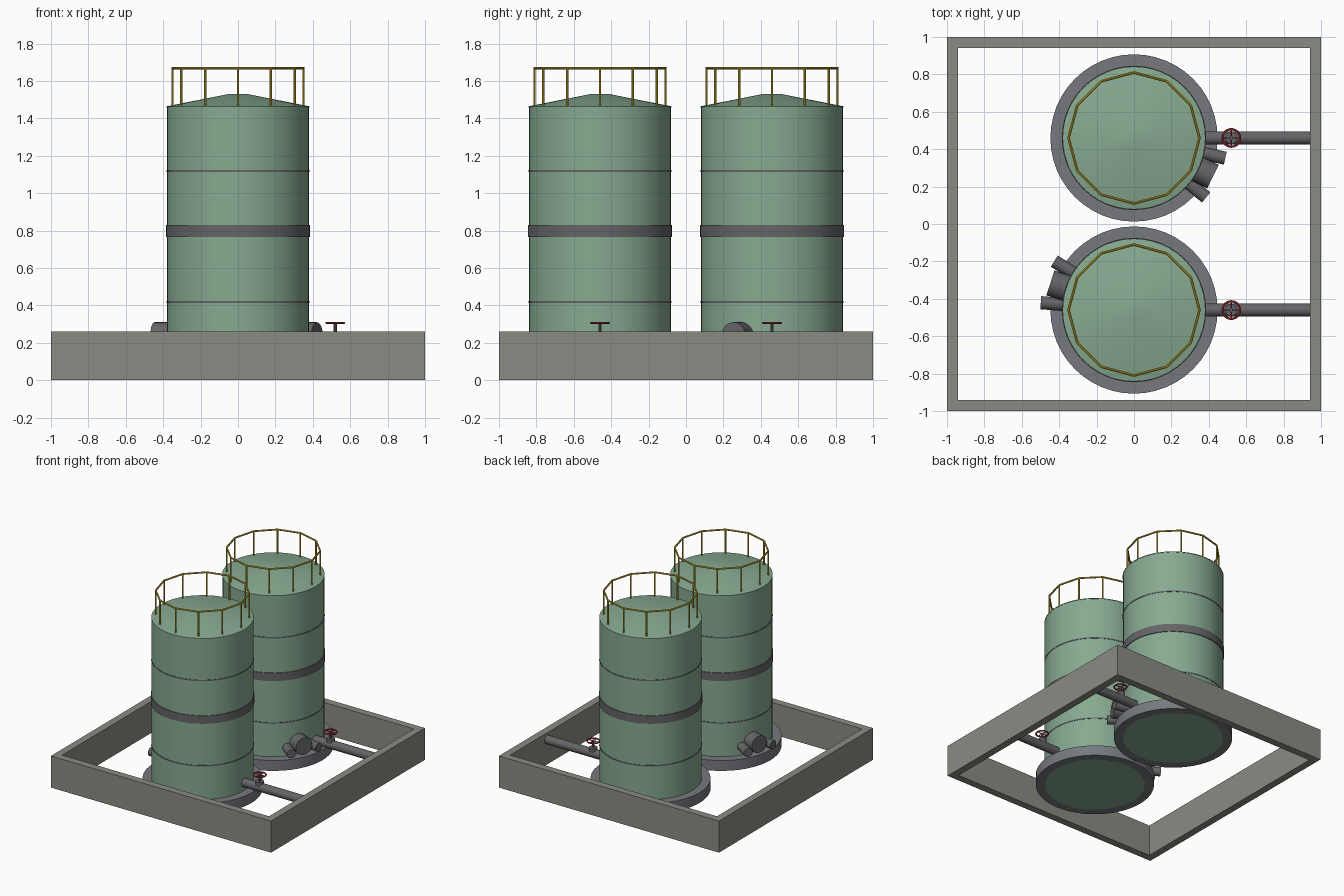
import bpy, bmesh, math
from mathutils import Vector

if "Cube" in bpy.data.objects:
    bpy.data.objects.remove(bpy.data.objects["Cube"])


def mat(name, rgb):
    m = bpy.data.materials.new(name)
    m.diffuse_color = (*rgb, 1)
    m.use_nodes = True
    m.node_tree.nodes["Principled BSDF"].inputs["Base Color"].default_value = m.diffuse_color
    return m


GREEN = mat("tank_green", (0.24, 0.40, 0.28))
CONCRETE = mat("concrete", (0.26, 0.26, 0.23))
PAD = mat("pad_grey", (0.18, 0.19, 0.21))
STEEL = mat("dark_steel", (0.13, 0.13, 0.14))
YELLOW = mat("rail_yellow", (0.60, 0.43, 0.03))
RED = mat("wheel_red", (0.40, 0.03, 0.04))


def finish(name, bm, m):
    bmesh.ops.recalc_face_normals(bm, faces=bm.faces)
    me = bpy.data.meshes.new(name)
    bm.to_mesh(me)
    bm.free()
    me.materials.append(m)
    ob = bpy.data.objects.new(name, me)
    bpy.context.collection.objects.link(ob)
    bpy.ops.object.select_all(action='DESELECT')
    ob.select_set(True)
    bpy.context.view_layer.objects.active = ob
    bpy.ops.object.shade_smooth_by_angle(angle=math.radians(32))
    return ob


def lathe(name, profile, center, m, n=48, closed=False):
    """Spin an (r, z) profile round a vertical axis; open profiles are capped."""
    bm = bmesh.new()
    rings = [[bm.verts.new((center[0] + r * math.cos(2 * math.pi * i / n),
                            center[1] + r * math.sin(2 * math.pi * i / n), z))
              for i in range(n)] for r, z in profile]
    pairs = list(zip(rings, rings[1:]))
    if closed:
        pairs.append((rings[-1], rings[0]))
    else:
        bm.faces.new(rings[0])
        bm.faces.new(rings[-1])
    for a, b in pairs:
        for i in range(n):
            j = (i + 1) % n
            bm.faces.new((a[i], a[j], b[j], b[i]))
    return finish(name, bm, m)


def add_rod(bm, a, b, r, n):
    a, b = Vector(a), Vector(b)
    q = (b - a).to_track_quat('Z', 'Y').to_matrix().to_4x4()
    q.translation = (a + b) / 2
    bmesh.ops.create_cone(bm, cap_ends=True, segments=n, radius1=r, radius2=r,
                          depth=(b - a).length, matrix=q)


def rods(name, segs, r, m, n=12):
    bm = bmesh.new()
    for a, b in segs:
        add_rod(bm, a, b, r, n)
    return finish(name, bm, m)


def band(name, c, r0, r1, z0, z1, m):
    return lathe(name, [(r0, z0), (r1, z0), (r1, z1), (r0, z1)], c, m, closed=True)


# Containment wall: open square frame
bm = bmesh.new()
loops = [[bm.verts.new((sx * h, sy * h, z)) for sx, sy in ((-1, -1), (1, -1), (1, 1), (-1, 1))]
         for h, z in ((1, 0), (1, 0.26), (0.94, 0.26), (0.94, 0))]
for k in range(4):
    a, b = loops[k], loops[(k + 1) % 4]
    for i in range(4):
        j = (i + 1) % 4
        bm.faces.new((a[i], a[j], b[j], b[i]))
finish("containment_wall", bm, CONCRETE)

BASE = 0.055
PIPE_Z = 0.205
for label, cy, hatch_deg in (("front", -0.46, 162), ("back", 0.46, -26)):
    c = (0, cy)

    # Foundation ring, shell and shallow cone roof
    band(label + "_foundation_ring", c, 0.375, 0.447, BASE, 0.14, PAD)
    lathe(label + "_tank_shell", [(0.38, BASE), (0.38, 1.46)], c, GREEN)
    lathe(label + "_tank_roof", [(0.382, 1.458), (0.382, 1.464), (0.05, 1.53)], c, GREEN)

    # Wide stripe and thin weld seams
    band(label + "_stripe", c, 0.375, 0.386, 0.765, 0.83, STEEL)
    for i, z in enumerate((0.417, 1.118)):
        band(f"{label}_seam_{i}", c, 0.375, 0.3825, z - 0.005, z + 0.005, STEEL)

    # Twelve-sided guard rail
    pts = [(0.35 * math.cos(math.radians(30 * i)),
            cy + 0.35 * math.sin(math.radians(30 * i))) for i in range(12)]
    rods(label + "_rail_posts", [((x, y, 1.46), (x, y, 1.67)) for x, y in pts], 0.006, YELLOW, 8)
    rods(label + "_top_rail", [((*pts[i], 1.668), (*pts[(i + 1) % 12], 1.668))
                               for i in range(12)], 0.007, YELLOW, 8)

    # Hatch with a smaller nozzle on either side
    def radial(deg, r, z):
        t = math.radians(deg)
        return (r * math.cos(t), cy + r * math.sin(t), z)
    rods(label + "_hatch", [(radial(hatch_deg, 0.34, 0.24), radial(hatch_deg, 0.47, 0.24))],
         0.07, STEEL, 24)
    rods(label + "_nozzles", [(radial(hatch_deg + d, 0.34, 0.21), radial(hatch_deg + d, 0.5, 0.21))
                              for d in (-13.5, 13.5)], 0.035, STEEL, 16)

    # Outlet pipe, valve body, stem and hand wheel
    vx = 0.52
    rods(label + "_outlet_pipe", [((0.36, cy, PIPE_Z), (0.95, cy, PIPE_Z))], 0.035, STEEL, 16)
    rods(label + "_valve_body", [((vx, cy, PIPE_Z), (vx, cy, 0.255))], 0.032, STEEL, 16)
    rods(label + "_valve_stem", [((vx, cy, 0.25), (vx, cy, 0.312))], 0.009, STEEL, 10)
    ring = [(0.047 + 0.006 * math.cos(math.pi * k / 3), 0.306 + 0.006 * math.sin(math.pi * k / 3))
            for k in range(6)]
    lathe(label + "_hand_wheel", ring, (vx, cy), RED, n=24, closed=True)
    rods(label + "_wheel_spokes", [((vx - 0.045, cy, 0.306), (vx + 0.045, cy, 0.306)),
                                   ((vx, cy - 0.045, 0.306), (vx, cy + 0.045, 0.306))],
         0.004, RED, 6)
